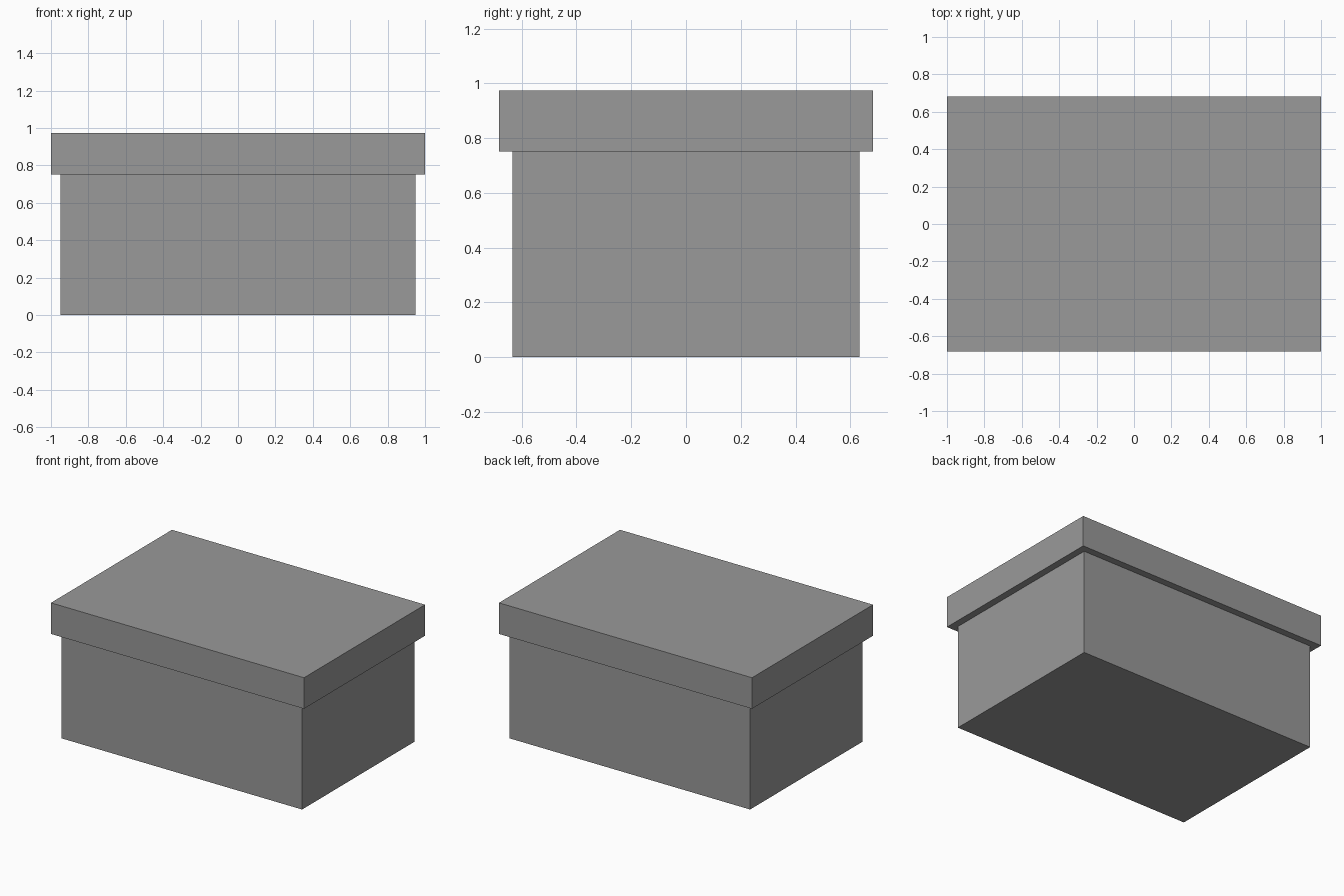
import bpy

if "Cube" in bpy.data.objects:
    bpy.data.objects.remove(bpy.data.objects["Cube"])

# Dark grey card
card = bpy.data.materials.new("dark_grey_card")
card.diffuse_color = (0.32, 0.32, 0.32, 1)
card.use_nodes = True
card.node_tree.nodes["Principled BSDF"].inputs["Base Color"].default_value = card.diffuse_color


def box(name, size_x, size_y, z_low, z_high):
    """Axis-aligned box centred on x and y, spanning z_low to z_high."""
    bpy.ops.mesh.primitive_cube_add(size=1, location=(0, 0, (z_low + z_high) / 2))
    obj = bpy.context.object
    obj.name = name
    obj.scale = (size_x, size_y, z_high - z_low)
    bpy.ops.object.transform_apply(location=False, rotation=False, scale=True)
    obj.data.materials.append(card)
    return obj


SEAM = 0.752

# Container, slightly narrower than its lid
box("box_body", 1.9, 1.266, 0, SEAM)

# Overhanging lid
box("box_lid", 2.0, 1.366, SEAM, 0.974)
